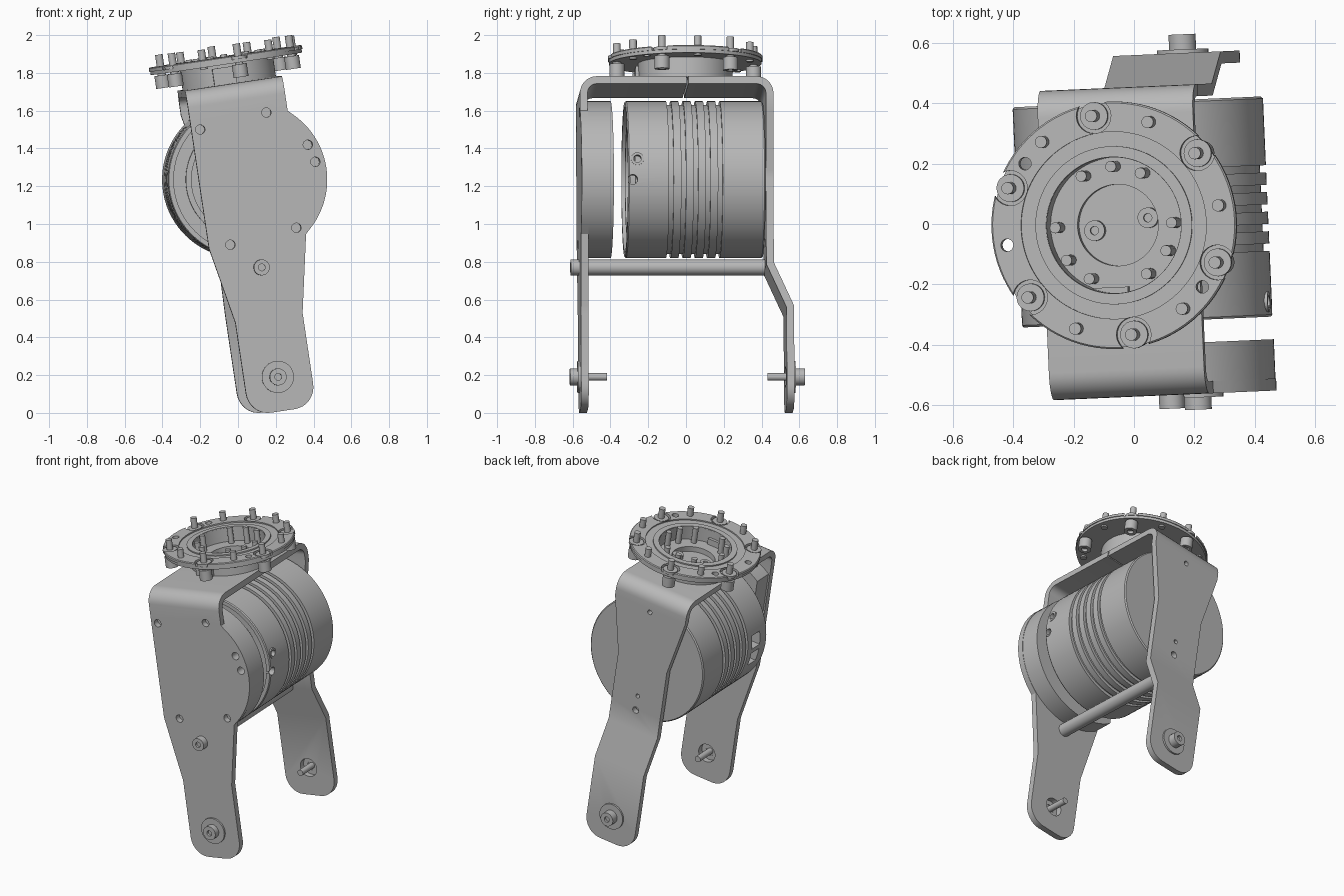
import bpy, bmesh, math
from math import cos, sin, pi, radians, sqrt
from mathutils import Matrix

if "Cube" in bpy.data.objects:
    bpy.data.objects.remove(bpy.data.objects["Cube"])

grey = bpy.data.materials.new("machined grey")
grey.use_nodes = True
COLOUR = (0.48, 0.48, 0.48, 1)
grey.diffuse_color = COLOUR
grey.node_tree.nodes["Principled BSDF"].inputs["Base Color"].default_value = COLOUR

# The whole assembly leans sideways and is turned slightly; parts use its own axes
POSE = (Matrix.Translation((0.03, 0, 1.235)) @ Matrix.Rotation(radians(2.5), 4, 'Z')
        @ Matrix.Rotation(radians(-8.5), 4, 'Y'))
parts = []


def make(name, bm):
    bmesh.ops.remove_doubles(bm, verts=bm.verts, dist=1e-5)
    bmesh.ops.recalc_face_normals(bm, faces=bm.faces)
    me = bpy.data.meshes.new(name)
    bm.to_mesh(me)
    bm.free()
    me.materials.append(grey)
    ob = bpy.data.objects.new(name, me)
    bpy.context.collection.objects.link(ob)
    ob.matrix_world = POSE
    parts.append(ob)
    return ob


def add_lathe(bm, profile, axis='Z', at=(0, 0, 0), segs=24):
    """Revolve a (radius, height) profile; off-axis profiles close on themselves."""
    rings = []
    for r, h in profile:
        ring = []
        for i in range(segs):
            a, b = r * cos(2 * pi * i / segs), r * sin(2 * pi * i / segs)
            p = {'Z': (a, b, h), 'Y': (a, h, b), 'X': (h, a, b)}[axis]
            ring.append(bm.verts.new([c + d for c, d in zip(p, at)]))
        rings.append(ring)
    pairs = list(zip(rings, rings[1:]))
    if profile[0][0] > 0:
        pairs.append((rings[-1], rings[0]))
    for p, q in pairs:
        for i in range(segs):
            j = (i + 1) % segs
            bm.faces.new((p[i], p[j], q[j], q[i]))


def rod(r, a, b):
    return [(0, a), (r, a), (r, b), (0, b)]


def lathe(name, profile, axis='Z', at=(0, 0, 0), segs=24):
    bm = bmesh.new()
    add_lathe(bm, profile, axis, at, segs)
    return make(name, bm)


def add_box(bm, centre, size):
    bmesh.ops.create_cube(bm, size=1, matrix=Matrix.Translation(centre) @ Matrix.Diagonal((*size, 1)))


def apply(ob, mod):
    bpy.context.view_layer.objects.active = ob
    bpy.ops.object.modifier_apply(modifier=mod.name)


def cut(ob, bm):
    cutter = make("cutter", bm)
    parts.remove(cutter)
    cutter.hide_render = True
    bpy.context.view_layer.update()
    mod = ob.modifiers.new("cut", 'BOOLEAN')
    mod.operation, mod.solver, mod.object = 'DIFFERENCE', 'EXACT', cutter
    apply(ob, mod)
    bpy.data.objects.remove(cutter)


def ring_points(radius, first, step, count):
    return [(radius * cos(radians(first + k * step)), radius * sin(radians(first + k * step)))
            for k in range(count)]


# Bent sheet brackets
TOP, BEND, FOOT, DRUM_R = 0.515, 0.09, -1.238, 0.418


def half_width(w, wide_end, narrow_start):
    if w < FOOT + 0.12:                       # rounded foot
        t = (FOOT + 0.12 - w) / 0.12
        return 0.065 + 0.115 * sqrt(max(0, 1 - t * t))
    t = min(1, max(0, (wide_end - w) / (wide_end - narrow_start)))
    return 0.26 - 0.08 * t


def bracket(name, side, face, wide_end, narrow_start, jog, bulge):
    path = [(0.004, TOP)]
    for i in range(9):
        a = i / 8 * pi / 2
        path.append((face - BEND + BEND * sin(a), TOP - BEND + BEND * cos(a)))
    heights = {wide_end, narrow_start, -0.47, -0.7, FOOT + 0.12}
    heights |= {0.33 - 0.66 * i / 30 for i in range(31)}
    heights |= {FOOT + 0.12 * (1 - sin(i / 8 * pi / 2)) for i in range(9)}
    for w in sorted(heights, reverse=True):
        path.append((face + jog * min(1, max(0, (-0.47 - w) / 0.23)), w))
    bm = bmesh.new()
    rows = []
    for v, w in path:
        left = right = half_width(w, wide_end, narrow_start)
        if bulge and abs(w) < DRUM_R and v == face:
            right = max(right, sqrt(DRUM_R ** 2 - w * w)) if abs(w) < 0.331 else right
        row = [bm.verts.new((-left, side * v, w)), bm.verts.new((right, side * v, w))]
        rows.append(row if side > 0 else row[::-1])
    for (a, b), (c, d) in zip(rows, rows[1:]):
        bm.faces.new((a, b, d, c))
    me = bpy.data.meshes.new(name)
    bm.to_mesh(me)
    bm.free()
    me.materials.append(grey)
    ob = bpy.data.objects.new(name, me)
    bpy.context.collection.objects.link(ob)
    ob.matrix_world = POSE
    mod = ob.modifiers.new("thickness", 'SOLIDIFY')
    mod.thickness, mod.offset, mod.use_even_offset = 0.04, -1, True
    apply(ob, mod)
    parts.append(ob)
    return ob


PIVOT = -1.056
front = bracket("front_bracket", -1, 0.57, -0.33, -0.74, 0, True)
back = bracket("back_bracket", 1, 0.455, 0.38, 0.0, 0.105, False)

# Holes in the brackets
bm = bmesh.new()
for u, w in ((-.213, .3), (.147, .337), (-.145, -.327), (.214, -.29), (.339, .136), (.365, .041)):
    add_lathe(bm, rod(0.025, -0.7, -0.5), 'Y', (u, 0, w), 16)
add_lathe(bm, rod(0.06, -0.7, -0.4), 'Y', (0, 0, PIVOT))
cut(front, bm)
bm = bmesh.new()
for w, r in ((0.36, 0.016), (-0.24, 0.014), (-0.34, 0.022)):
    add_lathe(bm, rod(r, 0.35, 0.6), 'Y', (0, 0, w), 16)
add_lathe(bm, rod(0.06, 0.45, 0.7), 'Y', (0, 0, PIVOT))
cut(back, bm)

# Pivot screws and washers
for side, face, label in ((-1, 0.57, "front"), (1, 0.56, "back")):
    screw = [(0, .605), (.018, .605), (.018, .622), (.045, .622), (.045, face), (.02, face), (.02, .425), (0, .425)]
    lathe(label + "_pivot_screw", [(r, side * h) for r, h in screw], 'Y', (0, 0, PIVOT))
    washer = [(.03, face - .002), (.085, face - .002), (.085, face + .012), (.03, face + .012)]
    lathe(label + "_pivot_washer", [(r, side * h) for r, h in washer], 'Y', (0, 0, PIVOT), 32)

# Cross rod between the legs
lathe("cross_rod", [(0, -.6), (.018, -.6), (.018, -.615), (.042, -.615), (.042, .415), (0, .415)],
      'Y', (0, 0, -0.47), 32)

# Motor drum with cooling grooves and recessed front
profile = [(0, .405), (.408, .405), (.415, .398)]
for v in (.165, .1, .035, -.03, -.095):
    profile += [(.415, v + .012), (.395, v + .012), (.395, v - .012), (.415, v - .012)]
profile += [(.415, -.318), (.41, -.325), (.385, -.325), (.385, -.285), (.32, -.285), (.32, -.31),
            (.29, -.31), (.29, -.27), (.12, -.27), (.12, -.3), (0, -.3)]
drum = lathe("motor_drum", profile, 'Y', segs=96)
bm = bmesh.new()
for w in (-0.06, 0.06):                       # connector windows
    add_box(bm, (-0.4, -0.2, w), (0.1, 0.09, 0.09))
for v, w in ((-.275, .05), (-.3, -.06)):      # screw holes
    add_lathe(bm, rod(0.026, 0.37, 0.5), 'X', (0, v, w), 16)
cut(drum, bm)
lathe("drum_screw_collar", [(.02, .38), (.034, .38), (.034, .417), (.02, .417)], 'X', (0, -.275, .05))

# Half round mounting block behind the front bracket
block = lathe("front_mount_block", rod(0.416, -0.531, -0.40), 'Y', segs=96)
bm = bmesh.new()
add_box(bm, (-0.5, -0.47, 0), (0.5, 0.5, 1.2))
for u, w in ((.339, .136), (.365, .041)):
    add_lathe(bm, rod(0.025, -0.6, -0.45), 'Y', (u, 0, w), 16)
cut(block, bm)

# Hub with a stepped well
hub = lathe("hub", [(0, .53), (.135, .53), (.135, .565), (.225, .565), (.225, .655), (.25, .655),
                    (.25, .512), (0, .512)], segs=72)
bm = bmesh.new()
add_box(bm, (-0.03, -0.235, 0.56), (0.12, 0.06, 0.09))
make("hub_block", bm)
for i, (u, v) in enumerate(((.1, .02), (-.08, -.015))):
    lathe(f"well_screw_{i}", [(0, .545), (.014, .545), (.014, .56), (.034, .56), (.034, .528), (0, .528)], at=(u, v, 0))
for i, angle in enumerate((121, 90, 60, 0, -28, -58, -117, -146, 180)):
    u, v = ring_points(0.195, angle, 0, 1)[0]
    lathe(f"well_pin_{i}", rod(0.018, 0.56, 0.67), at=(u, v, 0), segs=16)

# Output flange: thin full disc below, scalloped plate above
bolts = ring_points(0.368, 98, 60, 6)
studs = ring_points(0.363, 128, 60, 6)
dowels = ring_points(0.36, 143, 180, 2)
empty = studs.pop(5 - 4 + 0)                  # this stud position stays an open hole
studs.append(empty)
left_hole = min(studs, key=lambda p: p[0])
studs.remove(left_hole)
base = lathe("flange_base", [(.24, .62), (.405, .62), (.405, .638), (.24, .638)], segs=96)
plate = lathe("flange_plate", [(.226, .638), (.226, .66), (.262, .66), (.262, .652), (.31, .652), (.31, .66),
                               (.405, .66), (.41, .655), (.41, .638)], segs=96)
for ob, notch in ((base, False), (plate, True)):
    bm = bmesh.new()
    for u, v in dowels + [left_hole]:
        add_lathe(bm, rod(0.021, 0.6, 0.7), at=(u, v, 0), segs=16)
    if notch:
        for u, v in bolts:
            add_lathe(bm, rod(0.058, 0.6, 0.7), at=(u, v, 0))
    cut(ob, bm)

# Flange fasteners
for i, (u, v) in enumerate(bolts):
    lathe(f"flange_bolt_{i}", [(0, .56), (.02, .56), (.02, .542), (.04, .542), (.04, .61), (.022, .61),
                               (.022, .638), (.046, .638), (.046, .655), (.02, .655), (.02, .72), (0, .72)],
          at=(u, v, 0))
for i, (u, v) in enumerate(studs):
    lathe(f"flange_stud_{i}", rod(0.02, 0.61, 0.715), at=(u, v, 0), segs=16)

# Smooth round walls, keep edges crisp
bpy.ops.object.select_all(action='DESELECT')
for ob in parts:
    ob.select_set(True)
bpy.context.view_layer.objects.active = parts[0]
bpy.ops.object.shade_smooth_by_angle(angle=radians(30))
